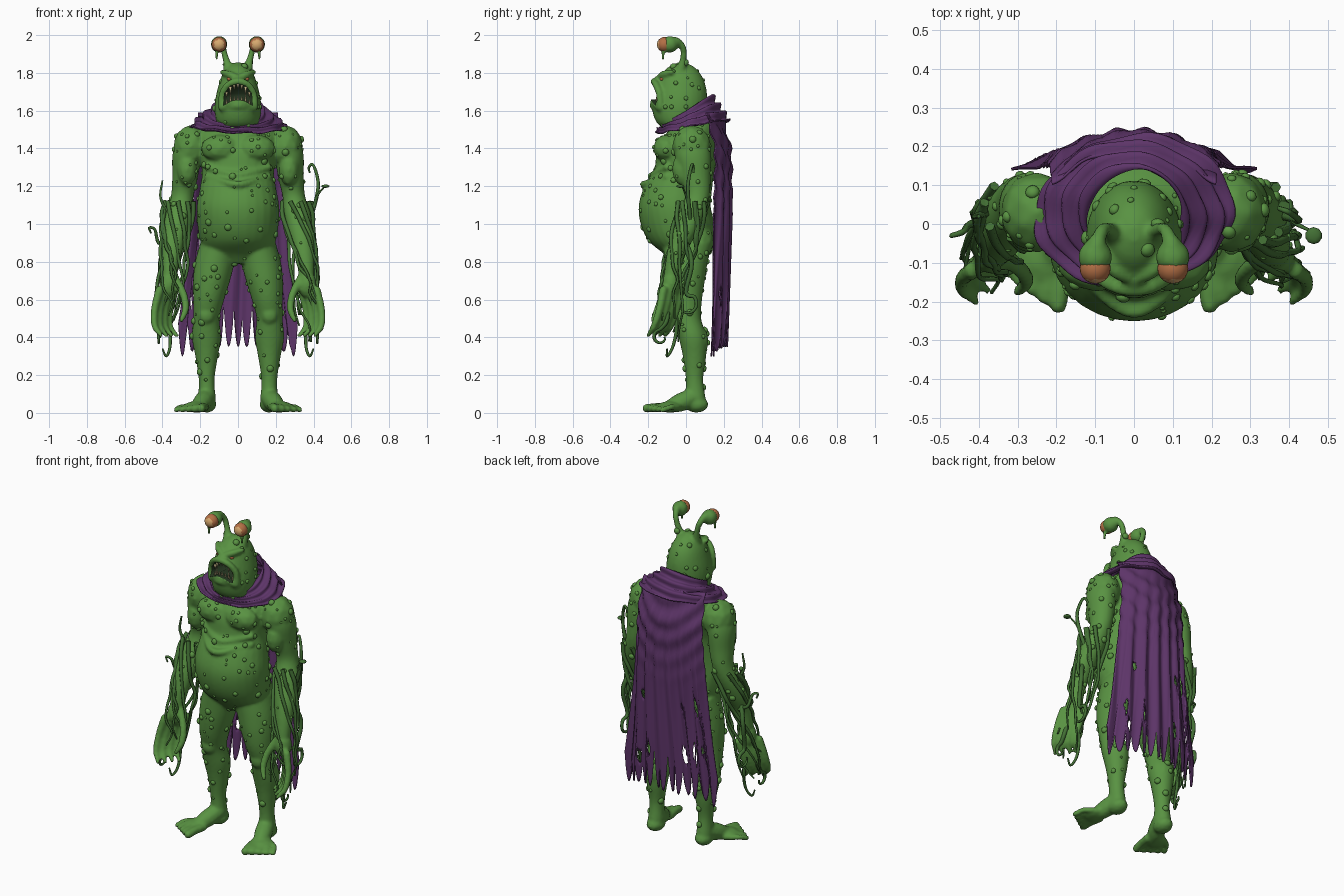
import bpy, bmesh, math, random
from mathutils import Vector, Matrix

random.seed(4)
cube = bpy.data.objects.get("Cube")
if cube:
    bpy.data.objects.remove(cube)


def material(name, *rgb):
    m = bpy.data.materials.new(name)
    m.use_nodes = True
    m.diffuse_color = (*rgb, 1)
    bsdf = m.node_tree.nodes["Principled BSDF"]
    bsdf.inputs["Base Color"].default_value = (*rgb, 1)
    bsdf.inputs["Roughness"].default_value = 0.8
    return m


SKIN = material("skin green", .1, .29, .055)
VINE = material("vine green", .055, .16, .035)
CLOTH = material("cape purple", .11, .035, .14)
TAN = material("eye tan", .68, .4, .16)
RUST = material("eye rust", .45, .16, .06)
MAW = material("mouth dark", .015, .03, .012)
IVORY = material("tooth ivory", .5, .42, .22)


def make(name, bm, *mats):
    bmesh.ops.recalc_face_normals(bm, faces=bm.faces)
    me = bpy.data.meshes.new(name)
    bm.to_mesh(me)
    bm.free()
    for p in me.polygons:
        p.use_smooth = True
    for m in mats:
        me.materials.append(m)
    ob = bpy.data.objects.new(name, me)
    bpy.context.collection.objects.link(ob)
    return ob


def spline(pts, n=6):
    p = [Vector(q) for q in pts]
    p = [p[0] * 2 - p[1]] + p + [p[-1] * 2 - p[-2]]
    out = []
    for a, b, c, d in zip(p, p[1:], p[2:], p[3:]):
        for i in range(n):
            t = i / n
            out.append((b * 2 + (c - a) * t + (a * 2 - b * 5 + c * 4 - d) * t * t
                        + (b * 3 - a - c * 3 + d) * t ** 3) * .5)
    return out + [p[-2]]


def loft(bm, rings, s=1, seg=28):
    """Skin horizontal ellipses given as x, y, z, x radius, y radius."""
    loops = []
    for x, y, z, rx, ry in spline(rings, 5):
        angles = [2 * math.pi * i / seg for i in range(seg)]
        loops.append([bm.verts.new((s * x + rx * math.cos(a), y + ry * math.sin(a), z)) for a in angles])
    for lo, hi in zip(loops, loops[1:]):
        for i in range(seg):
            j = (i + 1) % seg
            bm.faces.new((lo[i], lo[j], hi[j], hi[i]))
    bm.faces.new(loops[0])
    bm.faces.new(loops[-1])


def blob(bm, pos, size, s=1, sub=2):
    mat = Matrix.Translation((s * pos[0], pos[1], pos[2])) @ Matrix.Diagonal((*size, 1))
    return bmesh.ops.create_icosphere(bm, subdivisions=sub, radius=1, matrix=mat)


def chain(bm, pts, s=1, n=6):
    for x, y, z, r in spline(pts, n):
        blob(bm, (x, y, z), (r, r, r), s)


# Body: overlapping volumes fused into one skin
bm = bmesh.new()
loft(bm, [(0, 0, .79, .1, .07), (0, .005, .84, .17, .12), (0, -.025, .91, .2, .172),
          (0, -.045, 1, .215, .195), (0, -.06, 1.1, .217, .19), (0, -.04, 1.2, .2, .18),
          (0, -.01, 1.28, .19, .16), (0, .01, 1.38, .21, .165), (0, .03, 1.46, .22, .15),
          (0, .055, 1.53, .19, .115), (0, .03, 1.58, .11, .09)])
loft(bm, [(0, -.02, 1.49, .075, .06), (0, -.04, 1.53, .11, .11), (0, -.036, 1.6, .123, .142),
          (0, -.03, 1.66, .12, .142), (0, -.027, 1.72, .107, .134), (0, -.026, 1.78, .088, .112),
          (0, -.025, 1.83, .057, .07), (0, -.025, 1.855, .015, .02)])
for z in (1.27, 1.22):
    chain(bm, [(-.16, -.1, z + .03, .02), (0, z - 1.445, z - .01, .02), (.16, -.1, z + .03, .02)], n=9)
blob(bm, (0, -.14, 1.77), (.026, .025, .02))

for s in (1, -1):
    # arm
    loft(bm, [(.25, .03, 1.49, .05, .06), (.27, .035, 1.38, .075, .095), (.28, .05, 1.25, .068, .08),
              (.295, .06, 1.15, .06, .065), (.315, .03, 1.05, .07, .07), (.335, -.01, .95, .066, .066),
              (.35, -.05, .85, .053, .05), (.36, -.07, .76, .043, .043), (.36, -.08, .69, .04, .04)], s)
    blob(bm, (.25, .03, 1.41), (.095, .105, .115), s)
    blob(bm, (.27, -.015, 1.29), (.055, .06, .09), s)
    blob(bm, (.095, -.1, 1.4), (.105, .075, .075), s)
    blob(bm, (.365, -.08, .68), (.052, .05, .075), s)
    # thumb and fingers
    chain(bm, [(.34, -.08, .72, .026), (.29, -.12, .63, .022), (.278, -.15, .55, .02), (.3, -.175, .49, .014)], s)
    for k in range(4):
        x, y = .335 + .027 * k, -.03 - .03 * k
        chain(bm, [(x, y, .65, .024), (x + .025, y - .02, .55, .021),
                   (x + .025, y - .05, .46, .018), (x - .01, y - .08, .41, .012)], s)
    # leg
    loft(bm, [(.1, .01, .9, .1, .13), (.122, 0, .8, .105, .115), (.14, -.005, .7, .098, .105),
              (.155, -.005, .6, .082, .09), (.167, .008, .5, .069, .072), (.167, .035, .4, .077, .074),
              (.166, .045, .3, .06, .062), (.166, .045, .18, .042, .046), (.165, .05, .08, .046, .053),
              (.165, .05, .03, .046, .055)], s)
    blob(bm, (.085, .06, .91), (.095, .09, .1), s)
    blob(bm, (.167, -.042, .52), (.047, .04, .055), s)
    blob(bm, (.165, .065, .38), (.06, .055, .09), s)
    # foot and toes
    blob(bm, (.165, .055, .045), (.052, .065, .045), s)
    blob(bm, (.222, -.085, .032), (.07, .07, .031), s)
    chain(bm, [(.165, .04, .085, .05), (.19, -.03, .055, .05), (.215, -.1, .03, .03)], s)
    for k in range(5):
        r = .024 - .002 * k
        chain(bm, [(.175 + .023 * k, -.09 + .01 * k, .03, r), (.188 + .029 * k, -.16 + .02 * k, .03, r),
                   (.195 + .033 * k, -.208 + .021 * k, r, r)], s)
    # eye stalk with hooded lid
    chain(bm, [(.05, -.03, 1.81, .03), (.063, -.015, 1.87, .019), (.08, -.015, 1.93, .018),
               (.094, -.045, 1.965, .022), (.1, -.07, 1.955, .035)], s)
    blob(bm, (.1, -.085, 1.951), (.046, .046, .046), s)
    chain(bm, [(.11, -.12, 1.925, .014), (.113, -.122, 1.9, .01), (.113, -.122, 1.875, .009)], s)
    # angry brow
    chain(bm, [(.015, -.138, 1.78, .017), (.05, -.12, 1.793, .019), (.085, -.075, 1.805, .014)], s)

# Mouth outline, lips and cavity cutter
half = [(.035, 1.652), (.076, 1.628), (.072, 1.69), (.042, 1.73)]
outline = [(0, 1.658)] + half + [(0, 1.742)] + [(-x, z) for x, z in reversed(half)]
lips = [(x * 1.14, -.03 - .14 * math.sqrt(1 - (x / .12) ** 2), 1.685 + (z - 1.685) * 1.22, .019)
        for x, z in outline]
chain(bm, lips + lips[:1])
chain(bm, [(-.075, -.12, 1.61, .024), (0, -.168, 1.628, .026), (.075, -.12, 1.61, .024)])
body = make("body", bm, SKIN, MAW)

bm = bmesh.new()
face = bm.faces.new([bm.verts.new((x, -.3, z)) for x, z in outline])
ext = bmesh.ops.extrude_face_region(bm, geom=[face])
bmesh.ops.translate(bm, vec=(0, .25, 0), verts=[v for v in ext["geom"] if isinstance(v, bmesh.types.BMVert)])
for f in bm.faces:
    f.material_index = 1
cutter = make("mouth_cutter", bm, SKIN, MAW)
cutter.hide_render = True
cutter.display_type = 'WIRE'

mod = body.modifiers.new("fuse", 'REMESH')
mod.mode = 'VOXEL'
mod.voxel_size = .009
mod.use_smooth_shade = True
mod = body.modifiers.new("soften", 'SMOOTH')
mod.factor = .5
mod.iterations = 4
mod = body.modifiers.new("mouth", 'BOOLEAN')
mod.operation = 'DIFFERENCE'
mod.solver = 'EXACT'
mod.object = cutter

# Warts scattered over the skin
skin = body.evaluated_get(bpy.context.evaluated_depsgraph_get())
spots = [(p.center.copy(), p.normal.copy()) for p in skin.to_mesh().polygons]
skin.to_mesh_clear()
bm = bmesh.new()
placed = []
for _ in range(900):
    c, n = random.choice(spots)
    r = random.choice((.007, .009, .012, .015, .019))
    on_face = c.y < -.08 and abs(c.x) < .1 and 1.56 < c.z < 1.83
    if c.z < .12 or c.z > 1.87 or on_face or (abs(c.x) > .25 and c.z < .75):
        continue
    if len(placed) < 330 and all((c - q).length > 1.4 * (r + t) for q, t in placed):
        placed.append((c, r))
        turn = n.to_track_quat('Z', 'Y').to_matrix().to_4x4()
        bmesh.ops.create_icosphere(bm, subdivisions=2, radius=r, matrix=Matrix.Translation(c) @ turn
                                   @ Matrix.Diagonal((1, 1, .75, 1)))
make("warts", bm, SKIN)

# Eyes on the stalks and in the face
for s, side in ((1, "left"), (-1, "right")):
    bm = bmesh.new()
    blob(bm, (.1, -.114, 1.95), (.04, .04, .04), s, 3)
    for f in bm.faces:
        f.material_index = int(f.calc_center_median().y > -.143)
    make(side + "_stalk_eye", bm, TAN, RUST)
    bm = bmesh.new()
    blob(bm, (.043, -.126, 1.768), (.016, .013, .011), s)
    make(side + "_face_eye", bm, RUST)

# Teeth
bm = bmesh.new()
for i in range(-3, 4):
    x = i * .02
    y = -.025 - .13 * math.sqrt(1 - (x / .12) ** 2)
    tall = .05 if abs(i) == 2 else .03
    for z, tip in ((1.65 - x * x * 5 + tall / 2, 1), (1.738 - x * x * 12 - tall / 3, -1)):
        bmesh.ops.create_cone(bm, cap_ends=True, segments=8, radius1=.008, radius2=.001, depth=tall,
                              matrix=Matrix.Translation((x, y, z)) @ Matrix.Diagonal((1, 1, tip, 1)))
make("teeth", bm, IVORY)

# Cape: hanging cloth with swags, pleats, torn hem and holes
bm = bmesh.new()
COLS, ROWS, TEETH = 104, 52, 13
tears = [random.uniform(.08, .24) for _ in range(TEETH + 1)]
holes = [(random.choice((-1, 1)) * random.uniform(.35, .9), random.uniform(.5, 1.0),
          random.uniform(.02, .05)) for _ in range(9)]
grid = []
for i in range(COLS + 1):
    u = 2 * i / COLS - 1
    k = (u + 1) / 2 * TEETH
    hem = .35 - .07 * u ** 4 + tears[round(k)] * abs(2 * (k % 1) - 1) ** 2.2
    column = []
    for j in range(ROWS + 1):
        v = j / ROWS
        z = 1.59 + (hem - 1.59) * v
        x = u * (.212 + .03 * v + .075 * v * v)
        swag = max(0, min(1, (z - 1.0) / .35))
        y = .19 + .05 * min(1, (1.59 - z) / .2) - .03 * max(0, (1.1 - z) / .8) - .08 * u * u
        y += .008 * swag * math.sin((z - 3 * x * x) * 50)
        y += .011 * (1 - swag * .6) * math.sin(u * 19 + math.sin(z * 4)) * min(1, v * 4)
        column.append(bm.verts.new((x, y, z)))
    grid.append(column)
for i in range(COLS):
    for j in range(ROWS):
        u, z = 2 * (i + .5) / COLS - 1, grid[i][j].co.z
        if all(((u - a) / .045) ** 2 + ((z - b) / c) ** 2 > 1 for a, b, c in holes):
            bm.faces.new((grid[i][j], grid[i + 1][j], grid[i + 1][j + 1], grid[i][j + 1]))
cape = make("cape", bm, CLOTH)

# Mantle: rolled folds around the neck and shoulders
bm = bmesh.new()
SEG, ROLLS = 72, 18
rings = []
for j in range(ROLLS + 1):
    t = j / ROLLS
    ring = []
    for i in range(SEG):
        a = 2 * math.pi * i / SEG
        c = math.cos(a)
        fold = .009 * math.sin(t * 19 + 1.2 * math.sin(2 * a)) + .004 * math.sin(9 * a) * t
        depth = .12 + (.09 if c > 0 else .06) * t + fold
        ring.append(bm.verts.new(((.12 + .135 * t + fold) * math.sin(a), .02 + depth * c,
                                  1.61 - .09 * t + (.075 - .045 * t) * c + fold)))
    rings.append(ring)
for lo, hi in zip(rings, rings[1:]):
    for i in range(SEG):
        bm.faces.new((lo[i], lo[i - 1], hi[i - 1], hi[i]))
mantle = make("mantle", bm, CLOTH)
for ob in (cape, mantle):
    mod = ob.modifiers.new("thickness", 'SOLIDIFY')
    mod.thickness = .007


# Vines: tapered tubes around the forearms and loose curling tendrils
def vines(name, paths):
    cu = bpy.data.curves.new(name, 'CURVE')
    cu.dimensions = '3D'
    cu.bevel_depth = 1
    cu.bevel_resolution = 1
    cu.use_fill_caps = True
    for r, pts in paths:
        fine = spline(pts, 5)
        sp = cu.splines.new('POLY')
        sp.points.add(len(fine) - 1)
        for i, (q, co) in enumerate(zip(sp.points, fine)):
            q.co = (*co, 1)
            q.radius = r * (1 - .65 * i / len(fine))
    temp = bpy.data.objects.new(name, cu)
    bpy.context.collection.objects.link(temp)
    ev = temp.evaluated_get(bpy.context.evaluated_depsgraph_get())
    bm = bmesh.new()
    bm.from_mesh(ev.to_mesh())
    ev.to_mesh_clear()
    bpy.data.objects.remove(temp)
    make(name, bm, VINE)


def curl(x, y, z, r, turn):
    return [(x, y + r * (1 - k / 9) * math.sin(turn * k * .8), z + r * (1 - k / 9) * math.cos(k * .8))
            for k in range(7)]


for s, side in ((1, "left"), (-1, "right")):
    paths = []
    for i in range(9):
        phase, low = i * .7 + random.random(), random.uniform(.36, .62)
        pts = []
        for k in range(10):
            t = k / 9
            a = phase + s * t * random.uniform(2.6, 3.4)
            r = .078 - .018 * t + random.uniform(-.006, .012)
            pts.append((s * (.312 + .07 * t + r * math.cos(a)), .04 - .15 * t + r * math.sin(a), 1.12 + (low - 1.12) * t))
        paths.append((.013, pts))
    paths.append((.014, [(s * .36, -.02, .95), (s * .41, .03, .8)] + curl(s * .4, 0, .57, .07, 1)))
    paths.append((.013, [(s * .38, -.1, .62), (s * .42, -.1, .5)] + curl(s * .42, -.13, .4, .05, -1)))
    paths.append((.012, [(s * .37, -.06, .6), (s * .36, -.05, .45), (s * .36, -.07, .35), (s * .38, -.1, .3), (s * .4, -.1, .34)]))
    if s > 0:
        paths.append((.013, [(.34, .03, .95), (.39, .02, 1.05), (.425, .01, 1.2), (.4, .03, 1.31),
                             (.375, .04, 1.3), (.38, .04, 1.27)]))
        paths.append((.009, [(.4, .02, 1.08), (.42, 0, 1.15), (.46, -.02, 1.2)]))
    else:
        paths.append((.013, [(-.34, .03, .95), (-.37, .03, 1.05), (-.41, .02, 1.14), (-.4, .02, 1.23)]))
        paths.append((.012, [(-.36, 0, .88), (-.42, 0, .9), (-.44, -.02, .97), (-.47, -.03, .98), (-.46, -.03, .95)]))
    vines(side + "_arm_vines", paths)

bm = bmesh.new()
blob(bm, (.463, -.03, 1.2), (.022, .022, .009))
make("vine_leaf", bm, VINE)
